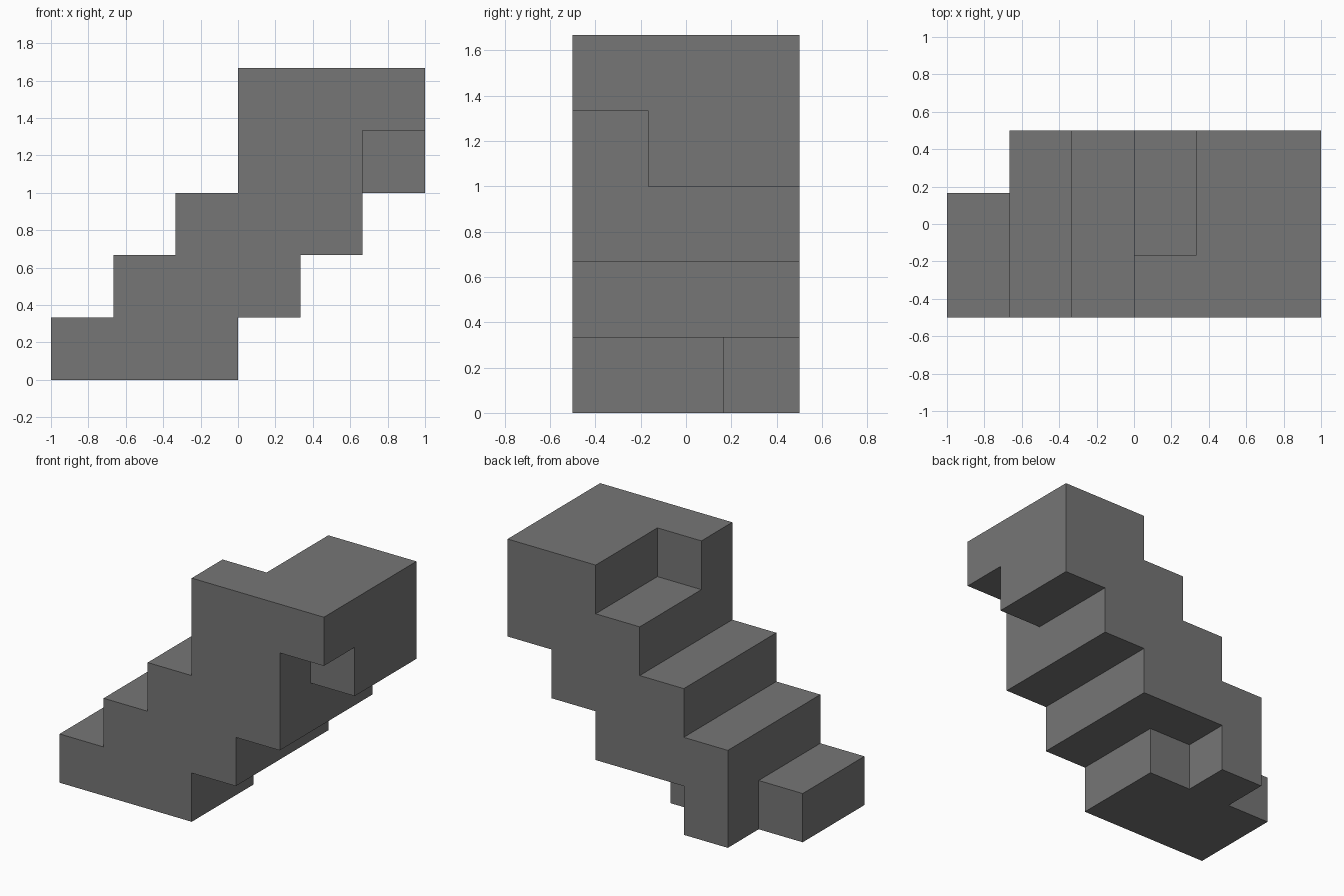
import bpy
import bmesh
from math import radians
from mathutils import Vector

if "Cube" in bpy.data.objects:
    bpy.data.objects.remove(bpy.data.objects["Cube"], do_unlink=True)

# Everything sits on a lattice of six by three by five cells
CELL = 1 / 3
ORIGIN = Vector((-1, -0.5, 0))


def place(x, y, z):
    return ORIGIN + Vector((x, y, z)) * CELL


def make_object(name, bm):
    bmesh.ops.recalc_face_normals(bm, faces=bm.faces)
    mesh = bpy.data.meshes.new(name)
    bm.to_mesh(mesh)
    bm.free()
    obj = bpy.data.objects.new(name, mesh)
    bpy.context.collection.objects.link(obj)
    return obj


def extrude_profile(name, outline, depth):
    bm = bmesh.new()
    face = bm.faces.new([bm.verts.new(place(x, 0, z)) for x, z in outline])
    moved = bmesh.ops.extrude_face_region(bm, geom=[face])["geom"]
    verts = [v for v in moved if isinstance(v, bmesh.types.BMVert)]
    bmesh.ops.translate(bm, vec=(0, depth * CELL, 0), verts=verts)
    # The source face stays as the front cap
    if not face.is_valid or len(bm.faces) < len(outline) + 2:
        bm.faces.new([v for v in bm.verts if v not in verts])
    return make_object(name, bm)


def make_box(name, low, high):
    bm = bmesh.new()
    bmesh.ops.create_cube(bm, size=1)
    a, b = place(*low), place(*high)
    for v in bm.verts:
        v.co = [(a[i] + b[i]) / 2 + v.co[i] * (b[i] - a[i]) for i in range(3)]
    return make_object(name, bm)


grey = bpy.data.materials.new("mid grey")
grey.use_nodes = True
colour = (0.18, 0.18, 0.18, 1)
grey.diffuse_color = colour
grey.node_tree.nodes["Principled BSDF"].inputs["Base Color"].default_value = colour

# Staircase outline: up the treads, over the top block, down the underside
outline = [(0, 0), (0, 1), (1, 1), (1, 2), (2, 2), (2, 3), (3, 3), (3, 5), (6, 5),
           (6, 3), (5, 3), (5, 2), (4, 2), (4, 1), (3, 1), (3, 0)]
stairs = extrude_profile("stepped_block", outline, 3)

# Notches; each cutter runs past the open sides
notches = {
    "bottom_step_notch": ((-1, 2, -1), (1, 4, 1)),
    "base_underside_notch": ((2, 2, -1), (3.5, 4, 1)),
    "overhang_notch": ((5, -1, 2.5), (7, 1, 4)),
    "top_block_notch": ((2.5, 1, 4), (4, 4, 6)),
}
cutters = []
for name, (low, high) in notches.items():
    cutter = make_box(name, low, high)
    cutter.hide_render = True
    cutters.append(cutter)
    mod = stairs.modifiers.new(name, "BOOLEAN")
    mod.operation = "DIFFERENCE"
    mod.solver = "EXACT"
    mod.object = cutter

# Bake the cuts and tidy coplanar faces
bpy.context.view_layer.update()
evaluated = stairs.evaluated_get(bpy.context.evaluated_depsgraph_get())
bm = bmesh.new()
bm.from_mesh(evaluated.to_mesh())
bmesh.ops.remove_doubles(bm, verts=bm.verts, dist=0.001)
bmesh.ops.dissolve_limit(bm, angle_limit=radians(1), verts=bm.verts, edges=bm.edges)
bmesh.ops.recalc_face_normals(bm, faces=bm.faces)
stairs.modifiers.clear()
bm.to_mesh(stairs.data)
bm.free()
for cutter in cutters:
    bpy.data.objects.remove(cutter, do_unlink=True)

stairs.data.materials.clear()
stairs.data.materials.append(grey)
